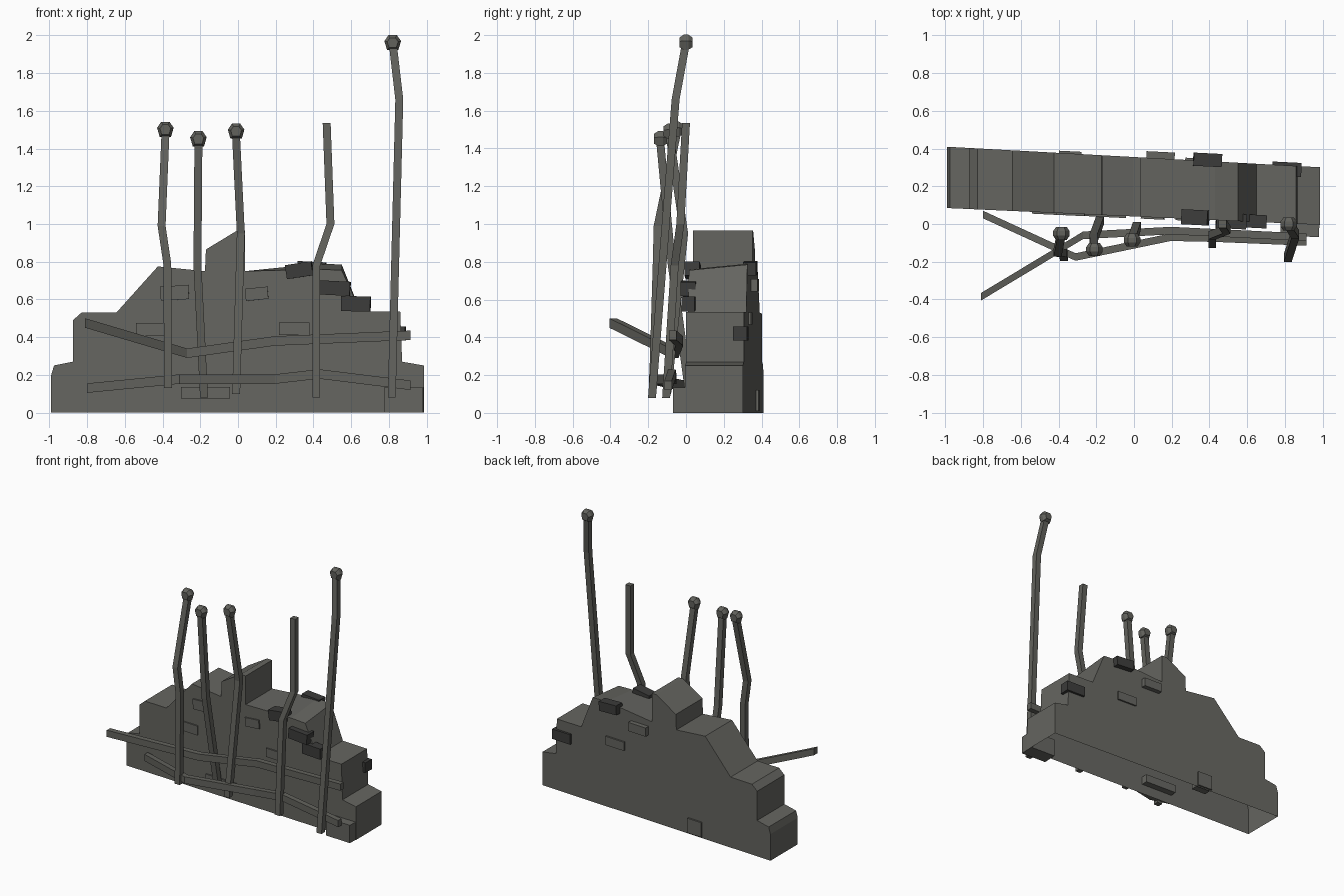
import bpy, bmesh, math
from mathutils import Vector, Matrix


def mat(name, rgb):
    m = bpy.data.materials.new(name)
    m.diffuse_color = (*rgb, 1)
    return m


STONE = mat("grey stone", (0.13, 0.13, 0.117))
DARK = mat("dark stone", (0.045, 0.045, 0.043))
WOOD = mat("weathered wood", (0.122, 0.122, 0.108))


def finish(bm, name, material):
    me = bpy.data.meshes.new(name)
    bm.to_mesh(me)
    bm.free()
    me.materials.append(material)
    ob = bpy.data.objects.new(name, me)
    bpy.context.collection.objects.link(ob)
    return ob


def loft(bm, rings):
    """Skin a list of equal-length closed rings and cap both ends."""
    vs = [[bm.verts.new(p) for p in r] for r in rings]
    n = len(vs[0])
    for a, b in zip(vs, vs[1:]):
        for i in range(n):
            j = (i + 1) % n
            bm.faces.new((a[i], a[j], b[j], b[i]))
    bm.faces.new(vs[0][::-1])
    bm.faces.new(vs[-1])
    bmesh.ops.recalc_face_normals(bm, faces=bm.faces[:])


# Wall: stepped ruin profile, slightly turned, open underneath
def front_y(x):
    return 0.04 - 0.045 * x


def back_y(x):
    return 0.355 - 0.055 * x


PROFILE = [(-0.99, 0), (-0.99, 0.20), (-0.975, 0.25), (-0.875, 0.27), (-0.875, 0.49),
           (-0.83, 0.53), (-0.645, 0.53), (-0.425, 0.775), (-0.175, 0.75), (-0.17, 0.865),
           (-0.005, 0.965), (0.037, 0.965), (0.037, 0.75), (0.43, 0.79), (0.55, 0.785),
           (0.65, 0.535), (0.86, 0.535), (0.87, 0.27), (0.985, 0.25), (0.985, 0)]
bm = bmesh.new()
front = [(x, front_y(x), z - (0.03 if 0.4 < x < 0.6 else 0)) for x, z in PROFILE]
back = [(x, back_y(x), z) for x, z in PROFILE]
loft(bm, [front, back])
bottom = [f for f in bm.faces if all(v.co.z < 0.001 for v in f.verts)]
bmesh.ops.delete(bm, geom=bottom, context='FACES_ONLY')
finish(bm, "ruined_wall", STONE)


# Stones: small blocks set into the wall
def block(name, centre, size, material, tilt=0):
    bm = bmesh.new()
    bmesh.ops.create_cube(bm, size=1)
    bm.transform(Matrix.Translation(centre) @ Matrix.Rotation(-0.05, 4, 'Z')
                 @ Matrix.Rotation(tilt, 4, 'Y') @ Matrix.Diagonal((*size, 1)))
    finish(bm, name, material)


for i, (x, y, z, w, d, h, t) in enumerate([
        (0.325, 0.035, 0.755, 0.14, 0.08, 0.075, -0.15),
        (0.515, 0.015, 0.66, 0.16, 0.08, 0.075, 0.05),
        (0.625, 0.015, 0.577, 0.155, 0.07, 0.08, 0.02),
        (0.39, 0.34, 0.765, 0.15, 0.07, 0.07, 0.05),
        (0.81, 0.29, 0.42, 0.155, 0.075, 0.075, 0)]):
    block(f"dark_stone_{i + 1}", (x, y, z), (w, d, h), DARK, t)

for i, (x, z, w, h, t) in enumerate([
        (-0.335, 0.635, 0.15, 0.075, -0.06), (0.10, 0.63, 0.12, 0.065, -0.1),
        (-0.455, 0.44, 0.17, 0.07, 0), (0.30, 0.445, 0.16, 0.065, 0),
        (-0.17, 0.105, 0.26, 0.06, 0)]):
    block(f"front_stone_{i + 1}", (x, front_y(x) + 0.02, z), (w, 0.06, h), STONE, t)

for i, (x, z, w, h, out) in enumerate([
        (0.14, 0.675, 0.15, 0.065, 0.035), (0.35, 0.5, 0.16, 0.065, 0.012),
        (-0.34, 0.065, 0.12, 0.11, 0.012)]):
    block(f"back_stone_{i + 1}", (x, back_y(x) + out - 0.04, z), (w, 0.08, h), STONE)

block("corner_stone", (0.88, -0.01, 0.067), (0.205, 0.11, 0.134), STONE)


# Fence: bent square poles
def pole(name, pts, axis_a, axis_b, ha, hb):
    a, b = Vector(axis_a) * ha, Vector(axis_b) * hb
    rings = [[Vector(p) + a + b, Vector(p) - a + b, Vector(p) - a - b, Vector(p) + a - b]
             for p in pts]
    bm = bmesh.new()
    loft(bm, rings)
    finish(bm, name, WOOD)


CAP = [(-0.022, 0.042), (0.022, 0.042), (0.044, 0.01), (0.03, -0.038),
       (-0.03, -0.038), (-0.044, 0.01)]


def cap(name, x, y, z):
    bm = bmesh.new()
    loft(bm, [[(x + s * u, y + dy, z + s * v) for u, v in CAP]
              for dy, s in ((-0.034, 0.65), (-0.012, 1), (0.012, 1), (0.034, 0.65))])
    finish(bm, name, WOOD)


POSTS = [
    [(-0.37, -0.175, 0.13), (-0.375, -0.155, 0.79), (-0.405, -0.15, 0.99), (-0.385, -0.05, 1.47)],
    [(-0.18, 0.02, 0.08), (-0.215, -0.075, 0.78), (-0.21, -0.135, 1.42)],
    [(-0.01, -0.10, 0.10), (0.015, -0.01, 0.95), (-0.01, -0.085, 1.46)],
    [(0.415, -0.105, 0.08), (0.415, -0.06, 0.78), (0.49, -0.03, 1.0), (0.47, 0.0, 1.535)],
    [(0.815, -0.18, 0.08), (0.855, -0.055, 1.66), (0.82, 0.0, 1.96)],
]
for i, pts in enumerate(POSTS):
    pole(f"fence_post_{i + 1}", pts, (1, 0, 0), (0, 1, 0), 0.021, 0.021)
    if i != 3:
        x, y, z = pts[-1]
        cap(f"post_cap_{i + 1}", x, y, z + (0.03 if i < 3 else 0))

RAILS = {
    "upper_rail": [(-0.81, -0.385, 0.475), (-0.27, -0.06, 0.315),
                   (0.195, -0.035, 0.38), (0.915, -0.07, 0.41)],
    "lower_rail": [(-0.80, 0.05, 0.13), (-0.31, -0.175, 0.178),
                   (0.195, -0.07, 0.178), (0.43, -0.075, 0.205), (0.915, -0.095, 0.145)],
}
for name, pts in RAILS.items():
    pole(name, pts, (0, 1, 0), (0, 0, 1), 0.02, 0.025)
